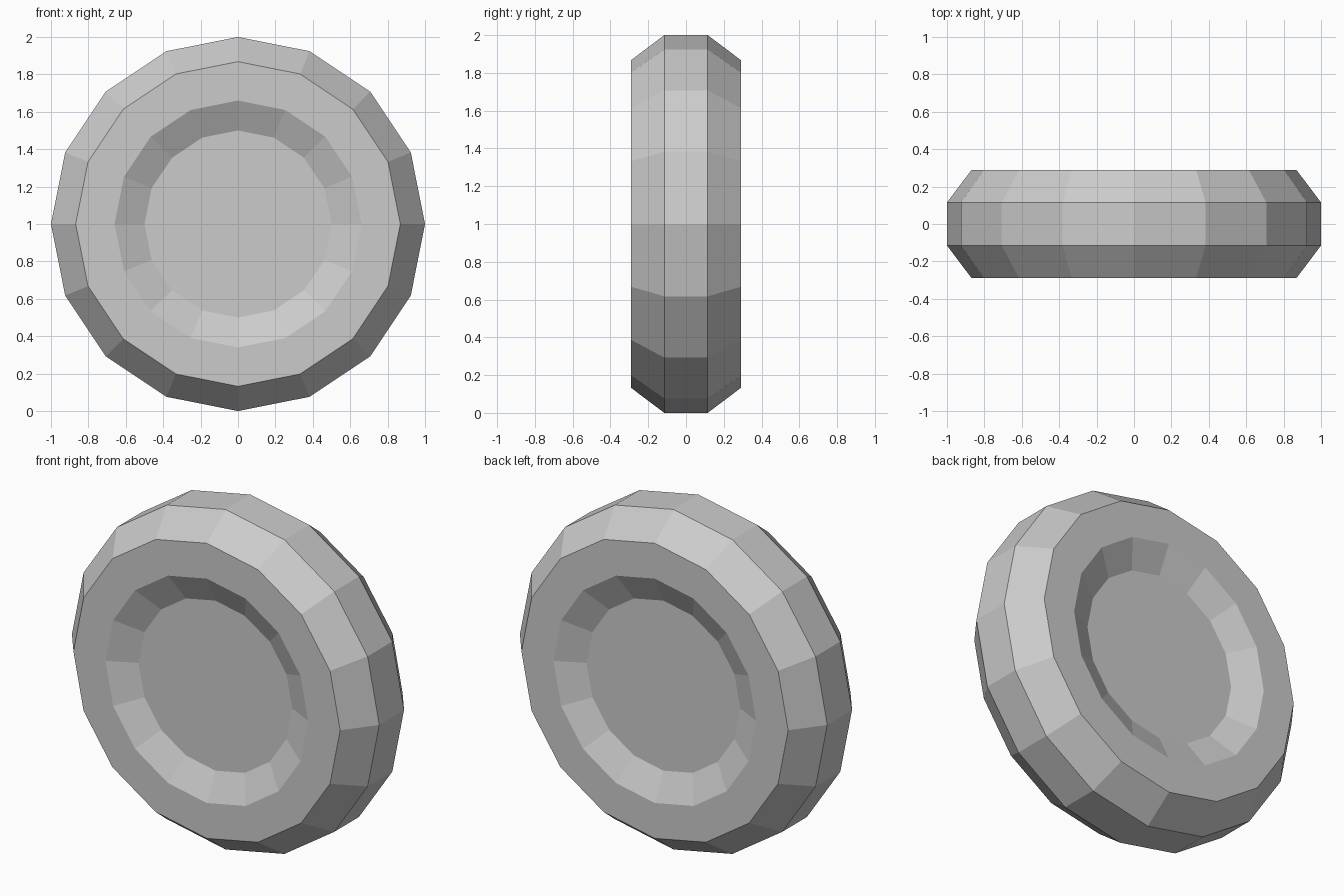
import bpy, bmesh
from math import cos, sin, tau

if "Cube" in bpy.data.objects:
    bpy.data.objects.remove(bpy.data.objects["Cube"])

SIDES = 16
# Half profile (radius, distance from middle): tread edge, sidewall, recess rim, hub disc
HALF = [(1.0, 0.115), (0.868, 0.29), (0.66, 0.29), (0.50, 0.21)]
# Mirror the half profile to run from front hub to back hub
PROFILE = [(r, -y) for r, y in reversed(HALF)] + HALF

bm = bmesh.new()


def ring(radius, y):
    return [bm.verts.new((radius * cos(tau * i / SIDES), y, 1 + radius * sin(tau * i / SIDES)))
            for i in range(SIDES)]


# Bands of flat faces between neighbouring rings
rings = [ring(r, y) for r, y in PROFILE]
for a, b in zip(rings, rings[1:]):
    for i in range(SIDES):
        j = (i + 1) % SIDES
        bm.faces.new((a[i], a[j], b[j], b[i]))

# Hub discs close the front and back
bm.faces.new(rings[0])
bm.faces.new(rings[-1])
bmesh.ops.recalc_face_normals(bm, faces=bm.faces[:])

mesh = bpy.data.meshes.new("wheel")
bm.to_mesh(mesh)
bm.free()
wheel = bpy.data.objects.new("wheel", mesh)
bpy.context.collection.objects.link(wheel)
